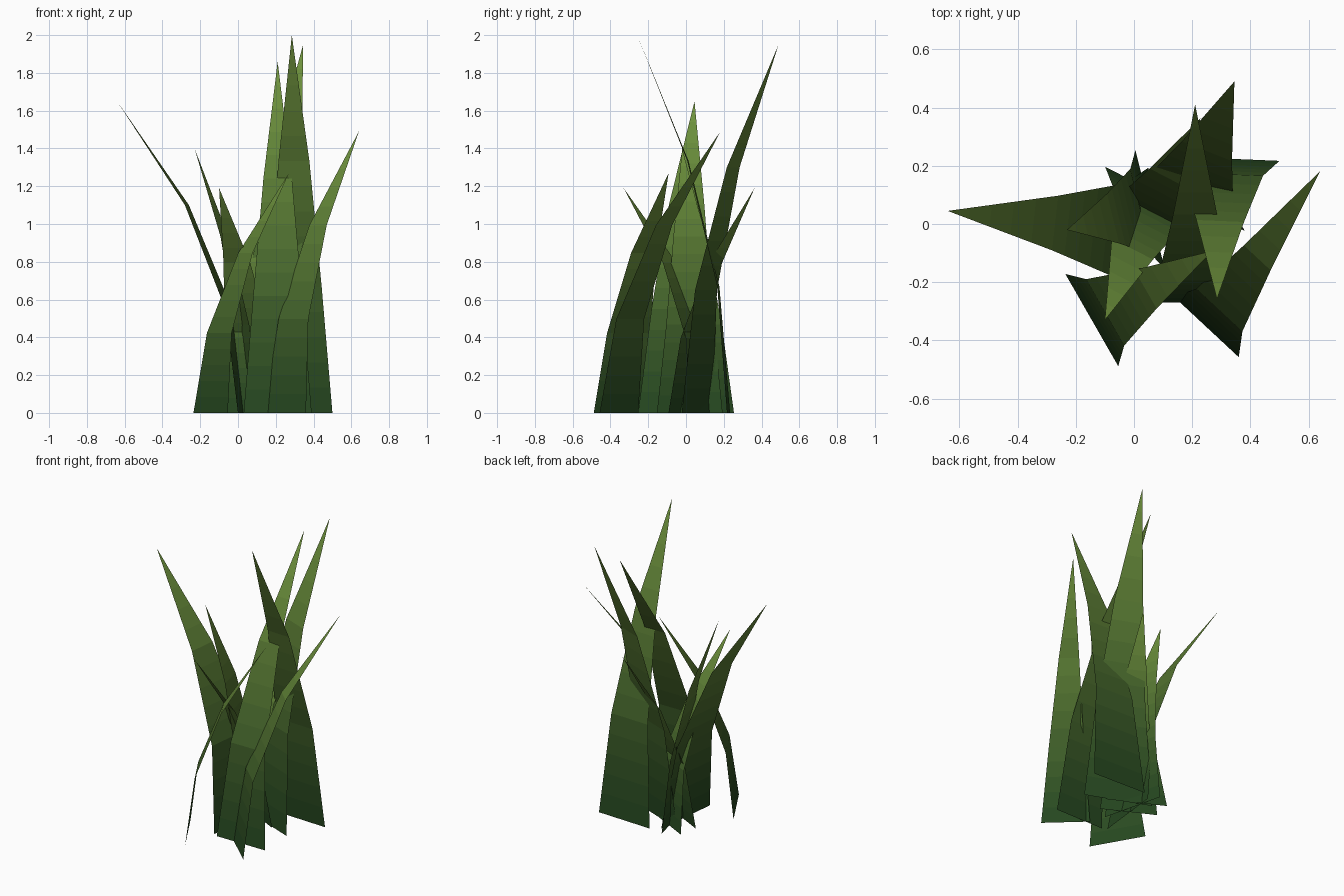
import bpy, bmesh
from mathutils import Vector, Matrix
from math import radians

if "Cube" in bpy.data.objects:
    bpy.data.objects.remove(bpy.data.objects["Cube"])

BANDS = 5                      # colour bands per flat section
SECTIONS = 3
TAPER = [1.0, 0.72, 0.42, 0.0]  # width profile from root to tip

# Root-to-tip green gradient
root_col, tip_col = Vector((0.018, 0.062, 0.014)), Vector((0.165, 0.30, 0.048))
mats = []
for i in range(BANDS * SECTIONS):
    m = bpy.data.materials.new(f"grass_green_{i + 1}")
    c = root_col.lerp(tip_col, ((i + 0.5) / (BANDS * SECTIONS)) ** 1.4)
    m.diffuse_color = (*c, 1)
    m.use_nodes = True
    m.node_tree.nodes["Principled BSDF"].inputs["Base Color"].default_value = m.diffuse_color
    mats.append(m)


def blade(name, root, tip, width, twist=0):
    """Flat three-section blade that bends quadratically from root to tip."""
    root, tip = Vector((*root, 0)), Vector(tip)
    bend = Vector((tip.x - root.x, tip.y - root.y, 0))
    side = bend.normalized().cross(Vector((0, 0, 1)))
    side = Matrix.Rotation(radians(twist), 3, 'Z') @ side
    rings = []
    for k in range(SECTIONS + 1):
        t = k / SECTIONS
        mid = root + bend * t * t + Vector((0, 0, tip.z * t))
        half = side * width * TAPER[k] / 2
        rings.append((mid - half, mid + half))
    bm = bmesh.new()
    prev = [bm.verts.new(p) for p in rings[0]]
    for i in range(1, BANDS * SECTIONS + 1):
        k, f = divmod(i, BANDS)
        if i == BANDS * SECTIONS:
            cur = [bm.verts.new(tip)]
        else:
            cur = [bm.verts.new(a.lerp(b, f / BANDS))
                   for a, b in zip(rings[k], rings[k + 1])]
        face = bm.faces.new([prev[0], prev[1]] + cur[::-1])
        face.material_index = i - 1
        prev = cur
    me = bpy.data.meshes.new(name)
    bm.to_mesh(me)
    bm.free()
    for m in mats:
        me.materials.append(m)
    ob = bpy.data.objects.new(name, me)
    bpy.context.collection.objects.link(ob)


# Blades: root centre, tip, root width, twist in degrees
blade("left_blade",        (0.025, -0.03),  (-0.64, 0.045, 1.65), 0.45)
blade("inner_left_blade",  (0.055, 0.05),   (-0.23, -0.02, 1.40), 0.42)
blade("short_front_blade", (0.07, 0.11),    (-0.10, -0.33, 1.19), 0.38, -6)
blade("tall_back_blade",   (0.21, -0.27),   (0.21, 0.41, 1.86),   0.36)
blade("tallest_blade",     (0.305, 0.225),  (0.285, -0.258, 2.00), 0.39)
blade("back_right_blade",  (0.175, 0.058),  (0.345, 0.49, 1.95),  0.44)
blade("right_blade",       (0.25, -0.355),  (0.64, 0.182, 1.49),  0.30, -7)
blade("front_left_blade",  (-0.145, -0.33), (0.27, -0.092, 1.27), 0.365)
blade("short_back_blade",  (0.035, -0.01),  (0.228, 0.363, 1.19), 0.36)
